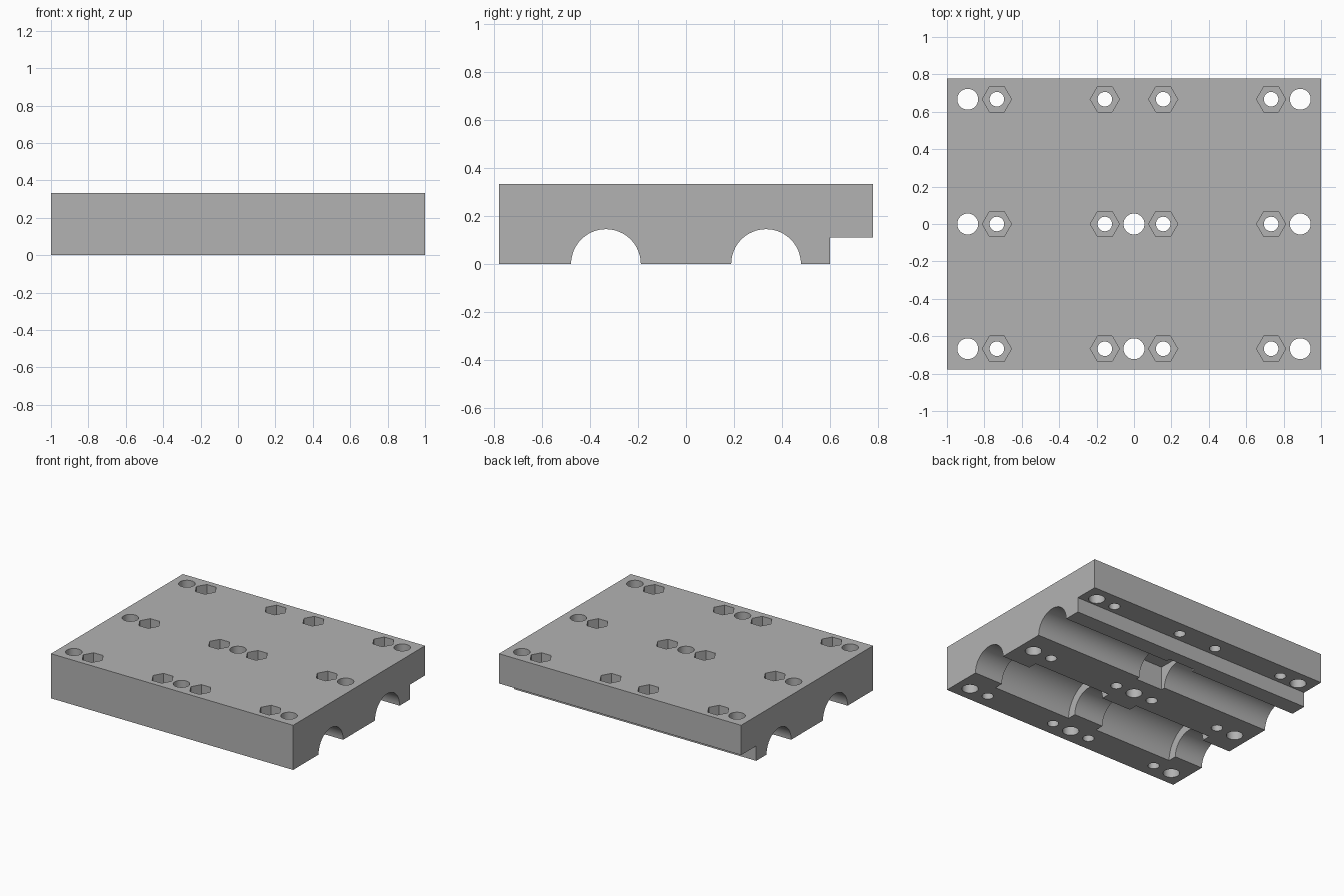
import bpy, bmesh, math
from mathutils import Matrix

if "Cube" in bpy.data.objects:
    bpy.data.objects.remove(bpy.data.objects["Cube"], do_unlink=True)

H = 0.333            # plate height
HALF_Y = 0.778       # half depth
ROD_Y = 0.333        # rod centre lines
ROD_R = 0.145

grey = bpy.data.materials.new("plain_grey")
grey.use_nodes = True
grey.diffuse_color = (0.45, 0.45, 0.45, 1)
grey.node_tree.nodes["Principled BSDF"].inputs["Base Color"].default_value = (0.45, 0.45, 0.45, 1)


def make_object(name, bm):
    bmesh.ops.recalc_face_normals(bm, faces=bm.faces)
    mesh = bpy.data.meshes.new(name)
    bm.to_mesh(mesh)
    bm.free()
    mesh.materials.append(grey)
    obj = bpy.data.objects.new(name, mesh)
    bpy.context.collection.objects.link(obj)
    return obj


def add_prism(bm, x, y, z, radius, depth, sides, along_x=False):
    turn = Matrix.Rotation(math.pi / 2, 4, 'Y') if along_x else Matrix()
    bmesh.ops.create_cone(bm, cap_ends=True, segments=sides, radius1=radius, radius2=radius,
                          depth=depth, matrix=Matrix.Translation((x, y, z)) @ turn)


def cut(target, name, bm):
    cutter = make_object(name, bm)
    cutter.hide_render = True
    mod = target.modifiers.new(name, 'BOOLEAN')
    mod.operation = 'DIFFERENCE'
    mod.solver = 'EXACT'
    mod.object = cutter
    bpy.context.view_layer.objects.active = target
    bpy.ops.object.modifier_apply(modifier=name)
    bpy.data.objects.remove(cutter, do_unlink=True)


def arc(cy, steps=32):
    return [(cy - ROD_R * math.cos(math.pi * i / steps), ROD_R * math.sin(math.pi * i / steps))
            for i in range(steps + 1)]


# Carriage plate: side profile with two rod grooves and a rear step
profile = [(-HALF_Y, 0)] + arc(-ROD_Y) + arc(ROD_Y)
profile += [(0.6, 0), (0.6, 0.111), (HALF_Y, 0.111), (HALF_Y, H), (-HALF_Y, H)]
bm = bmesh.new()
face = bm.faces.new([bm.verts.new((-1, y, z)) for y, z in profile])
side = bmesh.ops.extrude_face_region(bm, geom=[face])
bmesh.ops.translate(bm, vec=(2, 0, 0), verts=[v for v in side["geom"] if isinstance(v, bmesh.types.BMVert)])
plate = make_object("carriage_plate", bm)

# Two bearing pockets in the front groove
bm = bmesh.new()
for sx in (-1, 1):
    add_prism(bm, sx * 0.444, -ROD_Y, 0, 0.211, 0.645, 64, along_x=True)
cut(plate, "bearing_pockets", bm)

# Square slot in the middle of the rear groove
bm = bmesh.new()
bmesh.ops.create_cube(bm, size=1, matrix=Matrix.Translation((0, ROD_Y, 0))
                      @ Matrix.Diagonal((0.222, 0.35, 0.35, 1)))
cut(plate, "rear_slot", bm)

# Through holes: large mounting holes and small screw holes
bm = bmesh.new()
for y in (-0.667, 0, 0.667):
    for x in (-0.889, 0, 0.889):
        if x or y < 0.5:
            add_prism(bm, x, y, H / 2, 0.056, 1, 32)
    for x in (-0.733, -0.156, 0.156, 0.733):
        add_prism(bm, x, y, H / 2, 0.039, 1, 32)
cut(plate, "through_holes", bm)

# Hexagonal nut recesses on top, corners pointing along x
bm = bmesh.new()
for y in (-0.667, 0, 0.667):
    for x in (-0.733, -0.156, 0.156, 0.733):
        start = len(bm.verts)
        add_prism(bm, 0, 0, H, 0.078, 0.2, 6)
        bm.verts.ensure_lookup_table()
        new = bm.verts[start:]
        if max(v.co.x for v in new) < 0.075:
            bmesh.ops.rotate(bm, verts=new, cent=(0, 0, 0), matrix=Matrix.Rotation(math.pi / 6, 3, 'Z'))
        bmesh.ops.translate(bm, verts=new, vec=(x, y, 0))
cut(plate, "nut_recesses", bm)

# Smooth round walls, keep edges sharp
bpy.ops.object.select_all(action='DESELECT')
plate.select_set(True)
bpy.context.view_layer.objects.active = plate
bpy.ops.object.shade_smooth_by_angle(angle=math.radians(30))
